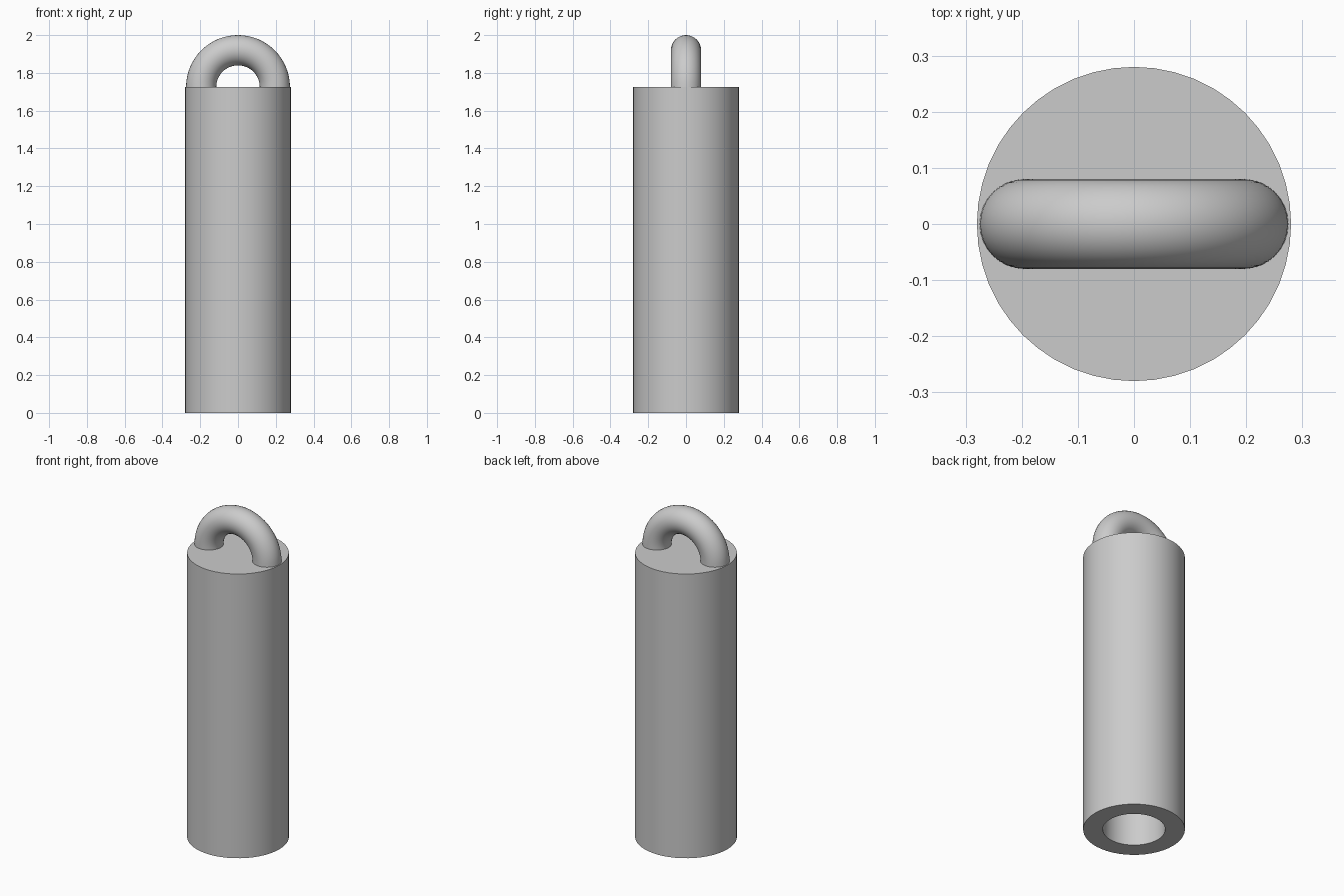
import bpy, bmesh, math
from mathutils import Vector

cube = bpy.data.objects.get("Cube")
if cube:
    bpy.data.objects.remove(cube, do_unlink=True)

TOP = 1.725          # height of the body
RADIUS = 0.28
BORE = 0.172
BORE_DEPTH = 1.45
SIDES = 48

grey = bpy.data.materials.new("plain grey")
grey.use_nodes = True
colour = (0.6, 0.6, 0.6, 1)
grey.diffuse_color = colour
grey.node_tree.nodes["Principled BSDF"].inputs["Base Color"].default_value = colour


def spin_object(name, points, closed, cent, axis, angle, steps):
    """Sweep a profile around an axis and shade it smooth with sharp rims."""
    bm = bmesh.new()
    verts = [bm.verts.new(p) for p in points]
    edges = [bm.edges.new(pair) for pair in zip(verts, verts[1:])]
    if closed:
        edges.append(bm.edges.new((verts[-1], verts[0])))
    bmesh.ops.spin(bm, geom=verts + edges, cent=cent, axis=axis,
                   angle=angle, steps=steps)
    bmesh.ops.remove_doubles(bm, verts=bm.verts, dist=1e-5)
    bmesh.ops.recalc_face_normals(bm, faces=bm.faces)
    mesh = bpy.data.meshes.new(name)
    bm.to_mesh(mesh)
    bm.free()
    mesh.materials.append(grey)
    obj = bpy.data.objects.new(name, mesh)
    bpy.context.collection.objects.link(obj)
    bpy.ops.object.select_all(action="DESELECT")
    obj.select_set(True)
    bpy.context.view_layer.objects.active = obj
    bpy.ops.object.shade_smooth_by_angle(angle=math.radians(30))
    return obj


# Cylinder body with a blind bore opening at the bottom
body_profile = [(0, 0, TOP), (0, RADIUS, TOP), (0, RADIUS, 0),
                (0, BORE, 0), (0, BORE, BORE_DEPTH), (0, 0, BORE_DEPTH)]
spin_object("body", body_profile, False, (0, 0, 0), (0, 0, 1), math.tau, SIDES)

# Half-ring handle standing on the top face
RING, TUBE = 0.195, 0.08
circle = [Vector((RING + TUBE * math.cos(a), TUBE * math.sin(a), TOP))
          for a in (math.tau * i / 32 for i in range(32))]
spin_object("loop_handle", circle, True, (0, 0, TOP), (0, -1, 0), math.pi, 32)
